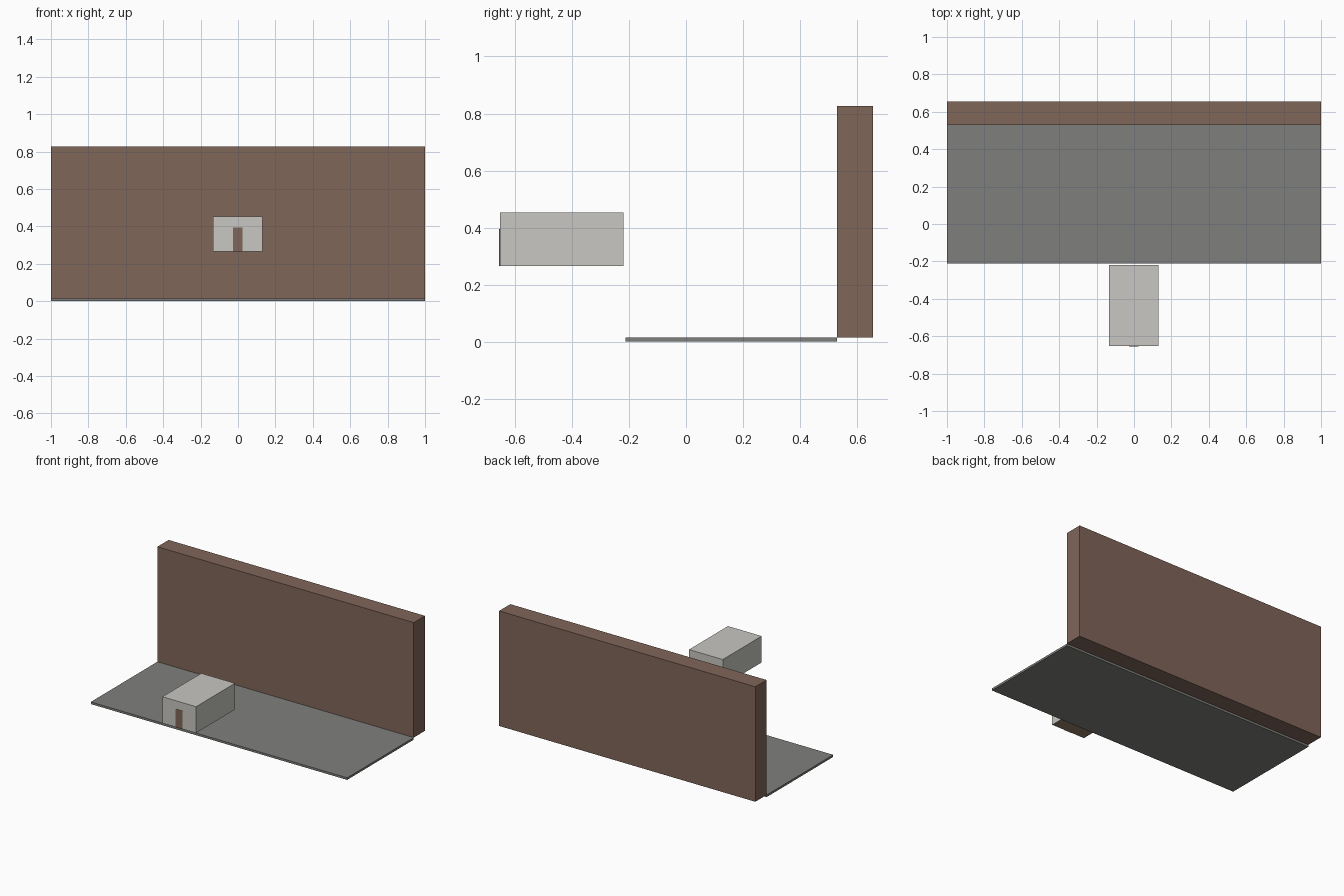
import bpy
import bmesh

cube = bpy.data.objects.get("Cube")
if cube:
    bpy.data.objects.remove(cube, do_unlink=True)


def material(name, rgb):
    mat = bpy.data.materials.new(name)
    mat.use_nodes = True
    color = (*rgb, 1.0)
    mat.diffuse_color = color
    mat.node_tree.nodes["Principled BSDF"].inputs["Base Color"].default_value = color
    return mat


def box(name, x, y, z, *mats):
    """Box spanning the given (low, high) range on each axis."""
    bm = bmesh.new()
    bmesh.ops.create_cube(bm, size=1)
    for v in bm.verts:
        v.co = [lo + (c + 0.5) * (hi - lo) for c, (lo, hi) in zip(v.co, (x, y, z))]
    bmesh.ops.recalc_face_normals(bm, faces=bm.faces)
    # A second material, when given, goes on the underside
    if len(mats) > 1:
        for f in bm.faces:
            f.material_index = int(f.normal.z < -0.5)
    mesh = bpy.data.meshes.new(name)
    bm.to_mesh(mesh)
    bm.free()
    for m in mats:
        mesh.materials.append(m)
    obj = bpy.data.objects.new(name, mesh)
    bpy.context.collection.objects.link(obj)
    return obj


brown = material("brown", (0.216, 0.133, 0.102))
grey = material("stone grey", (0.212, 0.212, 0.202))
pale = material("pale plaster", (0.578, 0.571, 0.539))
tan = material("tan floor", (0.3, 0.22, 0.14))

# Ground slab and the long wall behind it
box("ground_slab", (-1, 1), (-0.212, 0.53), (0, 0.015), grey)
box("back_wall", (-1, 1), (0.53, 0.655), (0.015, 0.826), brown)

# Small raised hut with a tan underside and a plain door
box("hut", (-0.133, 0.13), (-0.653, -0.22), (0.266, 0.452), pale, tan)
box("door", (-0.028, 0.025), (-0.655, -0.652), (0.266, 0.395), brown)
